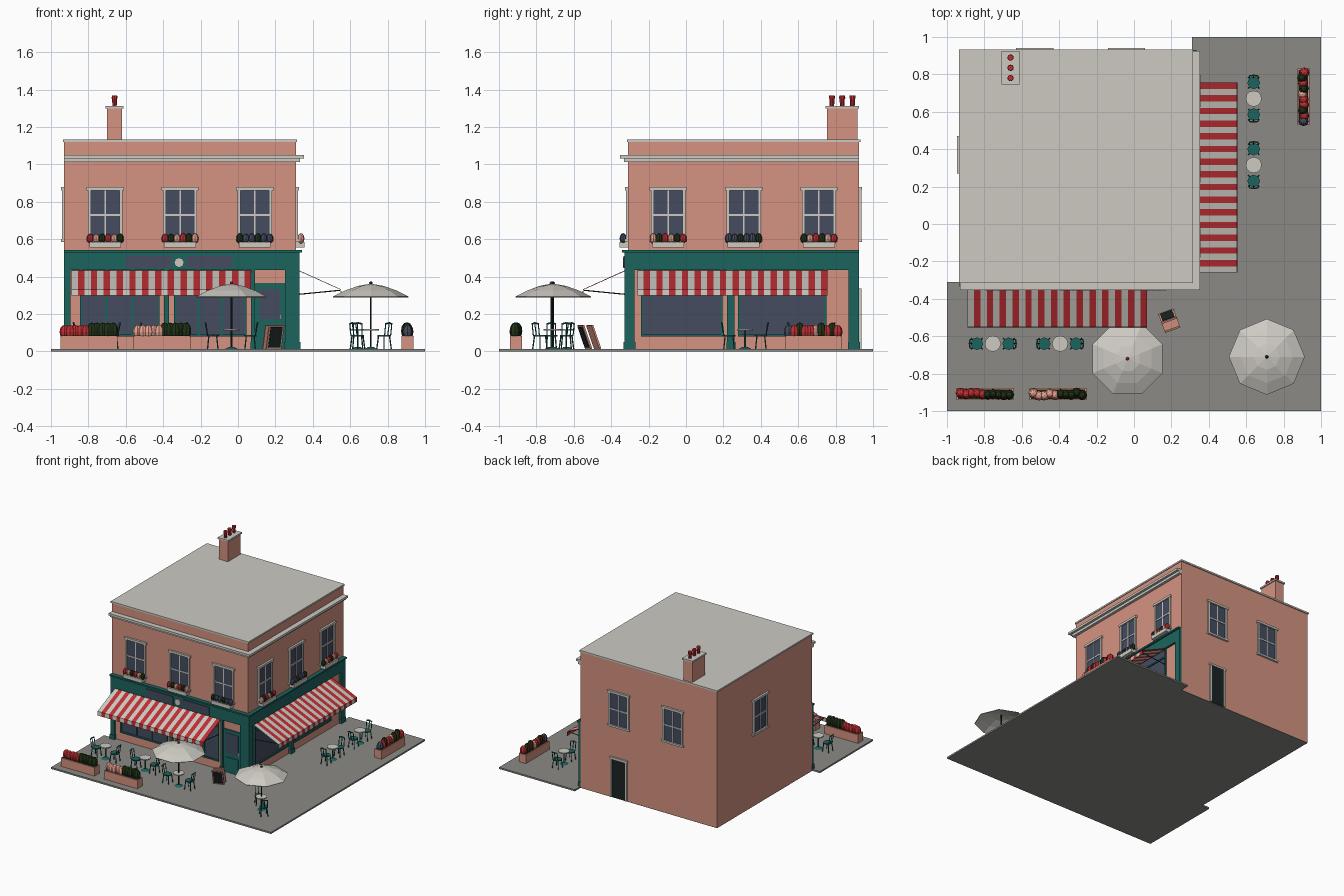
import bpy, bmesh, math, random
from mathutils import Matrix, Vector

random.seed(4)
cube = bpy.data.objects.get("Cube")
if cube:
    bpy.data.objects.remove(cube, do_unlink=True)


def srgb(r, g, b):
    return tuple((c / 255) ** 2.2 for c in (r, g, b)) + (1.0,)


PALETTE = {
    "salmon": srgb(212, 145, 128), "stone": srgb(204, 201, 193), "teal": srgb(34, 100, 94),
    "red": srgb(190, 50, 54), "glass": srgb(70, 77, 96), "paving": srgb(138, 137, 132),
    "charcoal": srgb(32, 40, 40), "leaf": srgb(38, 54, 30), "pink": srgb(232, 160, 142),
}
NAMES = list(PALETTE)
MATS = []
for name, color in PALETTE.items():
    m = bpy.data.materials.new(name)
    m.use_nodes = True
    m.diffuse_color = color
    m.node_tree.nodes["Principled BSDF"].inputs["Base Color"].default_value = color
    MATS.append(m)


class Part:
    """Collects coloured primitives into one object."""

    def __init__(self, name):
        self.name, self.bm = name, bmesh.new()

    def paint(self, verts, mat):
        for f in {f for v in verts for f in v.link_faces}:
            f.material_index = NAMES.index(mat)

    def box(self, mat, x0, x1, y0, y1, z0, z1):
        mx = Matrix.Translation(((x0 + x1) / 2, (y0 + y1) / 2, (z0 + z1) / 2)) @ \
            Matrix.Diagonal((abs(x1 - x0), abs(y1 - y0), abs(z1 - z0), 1))
        self.paint(bmesh.ops.create_cube(self.bm, size=1, matrix=mx)["verts"], mat)

    def rod(self, mat, a, b, r1, r2=None, seg=6, caps=True):
        a, b = Vector(a), Vector(b)
        mx = Matrix.Translation((a + b) / 2) @ (b - a).to_track_quat("Z", "Y").to_matrix().to_4x4()
        self.paint(bmesh.ops.create_cone(self.bm, cap_ends=caps, segments=seg, radius1=r1,
                   radius2=r1 if r2 is None else r2, depth=(b - a).length, matrix=mx)["verts"], mat)

    def blob(self, mat, at, r, h):
        mx = Matrix.Translation(at) @ Matrix.Diagonal((r, r, h, 1))
        self.paint(bmesh.ops.create_uvsphere(self.bm, u_segments=8, v_segments=6, radius=1, matrix=mx)["verts"], mat)

    def done(self, at=(0, 0, 0), turn=0, thick=0):
        me = bpy.data.meshes.new(self.name)
        self.bm.to_mesh(me)
        self.bm.free()
        for m in MATS:
            me.materials.append(m)
        return place(me, self.name, at, turn, thick)


def place(me, name, at, turn=0, thick=0):
    ob = bpy.data.objects.new(name, me)
    bpy.context.collection.objects.link(ob)
    ob.location, ob.rotation_euler.z = at, math.radians(turn)
    if thick:
        ob.modifiers.new("thickness", "SOLIDIFY").thickness = thick
    return ob


# Wall frames: u runs along the wall, d goes outwards
L, R, F, B, G = -0.93, 0.31, -0.31, 0.925, 0.013
WALLS = {
    "front": lambda u, d: (u, F - d), "right": lambda u, d: (R + d, u),
    "back": lambda u, d: (u, B + d), "left": lambda u, d: (L - d, u),
}


def wbox(part, wall, mat, u0, u1, d0, d1, z0, z1):
    (xa, ya), (xb, yb) = WALLS[wall](u0, d0), WALLS[wall](u1, d1)
    part.box(mat, xa, xb, ya, yb, z0, z1)


# Ground and building shell
p = Part("pavement")
p.box("paving", -1, 1, -1, F, 0, G)
p.box("paving", R, 1, F, 1, 0, G)
p.box("paving", L, R, F, B, 0, 0.005)
p.done()
p = Part("building_walls")
p.box("salmon", L, R, F, B, 0.005, 1.12)
p.done()
p = Part("roof_coping")
p.box("stone", L - .006, R + .006, F - .006, B + .008, 1.12, 1.133)
p.done()
p = Part("chimney")
p.box("salmon", -.7, -.62, .755, .918, 1.13, 1.3)
p.box("stone", -.708, -.612, .747, .926, 1.3, 1.313)
for y in (.78, .835, .89):
    p.rod("red", (-.66, y, 1.31), (-.66, y, 1.355), .012, .014, 10)
    p.rod("red", (-.66, y, 1.352), (-.66, y, 1.368), .017, .015, 10)
p.done()

# Bands on the two street walls: upper cornice, fascia, pilasters
p = Part("cornice_and_fascia")
for wall, a, b in (("front", L, R), ("right", F, B)):
    # the bands meet around the street corner
    for mat, d, z0, z1 in (("stone", .022, 1.012, 1.032), ("stone", .042, 1.032, 1.05),
                           ("teal", .018, .435, .53), ("teal", .032, .53, .543)):
        lo, hi = (a, b + d) if wall == "front" else (a - d, b)
        wbox(p, wall, mat, lo, hi, 0, d, z0, z1)
p.done()
p = Part("pilasters")
for wall, spans in (("front", ((L, -.895), (-.395, -.368), (.07, .09), (.25, R + .018))),
                    ("right", ((F - .018, -.275), (.22, .26), (.87, B)))):
    for a, b in spans:
        wbox(p, wall, "teal", a, b, 0, .018, G, .44)
        wbox(p, wall, "teal", a - .004, b + .004, 0, .023, G, .05)
p.done()
p = Part("fascia_sign")
for a, b in ((-.6, -.355), (-.275, -.03)):
    wbox(p, "front", "glass", a, b, .018, .024, .447, .51)
p.rod("stone", (-.315, F - .017, .475), (-.315, F - .027, .475), .027, seg=8)
p.done()


# Windows with a surround, glazing bars and a sill or lintel
def shop_window(wall, a, b, panes):
    p = Part(wall + "_shop_window")
    wbox(p, wall, "glass", a, b, 0, .004, .085, .43)
    for i in range(panes + 1):
        u = a + (b - a) * i / panes
        wbox(p, wall, "teal", u - .006, u + .006, 0, .012, .08, .435)
    for z in (.08, .36):
        wbox(p, wall, "teal", a - .006, b + .006, 0, .013, z, z + .012)
    p.done()


shop_window("front", -.84, -.425, 3)
shop_window("front", -.335, .04, 3)
shop_window("right", -.235, .19, 1)
shop_window("right", .285, .745, 1)


def sash_window(wall, u):
    p = Part(wall + "_sash_window")
    wbox(p, wall, "glass", u - .08, u + .08, 0, .003, .6, .86)
    for s in (-1, 1):
        wbox(p, wall, "stone", u + s * .076, u + s * .092, 0, .012, .595, .865)
    wbox(p, wall, "stone", u - .1, u + .1, 0, .016, .86, .878)
    wbox(p, wall, "stone", u - .1, u + .1, 0, .016, .585, .6)
    wbox(p, wall, "stone", u - .004, u + .004, 0, .007, .6, .86)
    wbox(p, wall, "stone", u - .076, u + .076, 0, .008, .724, .734)
    p.done()


BLOOMS = ["red", "leaf", "pink", "glass"]


def window_box(wall, u, colours):
    p = Part(wall + "_window_box")
    wbox(p, wall, "stone", u - .085, u + .085, 0, .045, .556, .586)
    for i in range(6):
        x, y = WALLS[wall](u - .08 + i * .032, .026)
        p.blob(colours[i % len(colours)], (x, y, .604), .019, .026 + random.uniform(-.002, .003))
    p.done()


BOXES = (["red", "pink", "leaf"], ["red", "leaf", "pink"], ["leaf", "glass", "glass"])
for i in range(3):
    for wall, u in (("front", -.71 + .4 * i), ("right", -.095 + .403 * i)):
        sash_window(wall, u)
        window_box(wall, u, BOXES[i] if wall == "front" else BOXES[(i + 1) % 3][::-1])
for wall, u in (("back", -.53), ("back", -.04), ("left", .37)):
    sash_window(wall, u)

# Doors
p = Part("shop_door")
wbox(p, "front", "teal", .09, .25, 0, .008, G, .365)
wbox(p, "front", "glass", .115, .225, .008, .011, .17, .335)
wbox(p, "front", "teal", .115, .225, .008, .014, .045, .14)
p.rod("stone", (.232, F - .014, .17), (.232, F - .014, .2), .005)
p.done()
p = Part("back_door")
wbox(p, "back", "charcoal", -.1, .02, 0, .006, .005, .32)
for a, b in ((-.114, -.1), (.02, .034)):
    wbox(p, "back", "stone", a, b, 0, .012, .005, .325)
wbox(p, "back", "stone", -.12, .04, 0, .014, .32, .336)
p.done()


# Striped awnings with a hanging valance and folding arms
def awning(wall, a, b, count, first):
    p = Part(wall + "_awning")
    profile = ((.015, .43), (.238, .33), (.24, .298))
    for i in range(count):
        us = [a + (b - a) * (i + k) / count for k in (0, 1)]
        rows = [[p.bm.verts.new((*WALLS[wall](u, d), z)) for u in us] for d, z in profile]
        for lo, hi in zip(rows, rows[1:]):
            f = p.bm.faces.new((lo[0], lo[1], hi[1], hi[0]))
            f.material_index = NAMES.index(("red", "stone")[(i + first) % 2])
    bmesh.ops.remove_doubles(p.bm, verts=p.bm.verts, dist=.0001)
    p.done(thick=.004)
    p = Part(wall + "_awning_arms")
    for u in (a + .02, b - .02):
        p.rod("charcoal", (*WALLS[wall](u, .01), .305), (*WALLS[wall](u, .235), .327), .003)
    p.done()


awning("front", -.89, .07, 28, 1)
awning("right", -.26, .757, 30, 1)

# Cafe chair (its back is on -x) and table, shared between all sets
p = Part("chair")
p.rod("teal", (0, 0, .066), (0, 0, .074), .034, seg=8)
for sx in (-1, 1):
    for sy in (-1, 1):
        p.rod("teal", (sx * .021, sy * .021, .068), (sx * .028, sy * .027, 0), .0035)
for k in (-1, 0, 1):
    p.rod("teal", (-.027, k * .023, .07), (-.036 - .004 * (k == 0), k * .023, .138), .003)
for s in (-1, 1):
    p.rod("teal", (-.036, s * .025, .134), (-.04, 0, .14), .0045)
chair = p.done((-.84, -.64, G))
p = Part("table")
p.rod("stone", (0, 0, .1), (0, 0, .108), .043, seg=12)
p.rod("teal", (0, 0, .005), (0, 0, .1), .005)
p.rod("teal", (0, 0, 0), (0, 0, .012), .034, .012, 8)
table = p.done((-.755, -.64, G))

SETS = ((-.755, -.64, 0), (-.395, -.64, 0), (.64, .67, 90), (.64, .315, 90), (-.035, -.72, 0), (.71, -.71, -45))
for n, (x, y, turn) in enumerate(SETS):
    reach = .085 if n < 4 else .1
    if n:
        place(table.data, "table", (x, y, G))
    for s in (0, 180):
        if n or s:
            t = math.radians(turn + s)
            place(chair.data, "chair", (x - reach * math.cos(t), y - reach * math.sin(t), G), turn + s)

# Octagonal parasols
for (x, y, _), turn, tip in zip(SETS[4:], (22.5, 0), ("red", "charcoal")):
    p = Part("parasol_canopy")
    for (r, z), (r2, z2) in zip(((.203, .293), (.14, .325), (.07, .35)), ((.14, .325), (.07, .35), (.003, .362))):
        p.rod("stone", (0, 0, z), (0, 0, z2), r, r2, 8, False)
    bmesh.ops.remove_doubles(p.bm, verts=p.bm.verts, dist=.0005)
    p.done((x, y, 0), turn, .004)
    p = Part("parasol_pole")
    p.rod("charcoal", (0, 0, G), (0, 0, .36), .005, seg=8)
    p.blob(tip, (0, 0, .366), .009, .009)
    p.done((x, y, 0))


# Street planters filled with egg-shaped plants
def planter(x, y, turn, colours):
    p = Part("planter")
    p.box("salmon", -.152, .152, -.032, .032, 0, .07)
    p.box("leaf", -.144, .144, -.025, .025, .07, .073)
    for i, c in enumerate(colours):
        u = -.13 + .26 * i / (len(colours) - 1)
        h = .045 if c == "leaf" else .037
        p.blob(c, (u, random.uniform(-.008, .008), .068 + h * .65), .027, h)
    p.done((x, y, G), turn)


planter(-.797, -.91, 0, ["red"] * 5 + ["leaf"] * 5)
planter(-.407, -.91, 0, ["pink"] * 5 + ["leaf"] * 5)
planter(.905, .68, 90, ["glass", "red", "leaf", "red", "red", "pink", "leaf", "red", "leaf", "red"])

# Chalkboards leaning side by side
for y, face in ((-.545, -1), (-.497, 1)):
    p = Part("chalkboard")
    p.box("salmon", -.043, .043, -.005, .005, 0, .135)
    p.box("charcoal", -.034, .034, face * .005, face * .008, .012, .126)
    ob = p.done((.19 if face < 0 else .172, y + .025, G), 20)
    ob.rotation_euler.x = math.radians(20)
